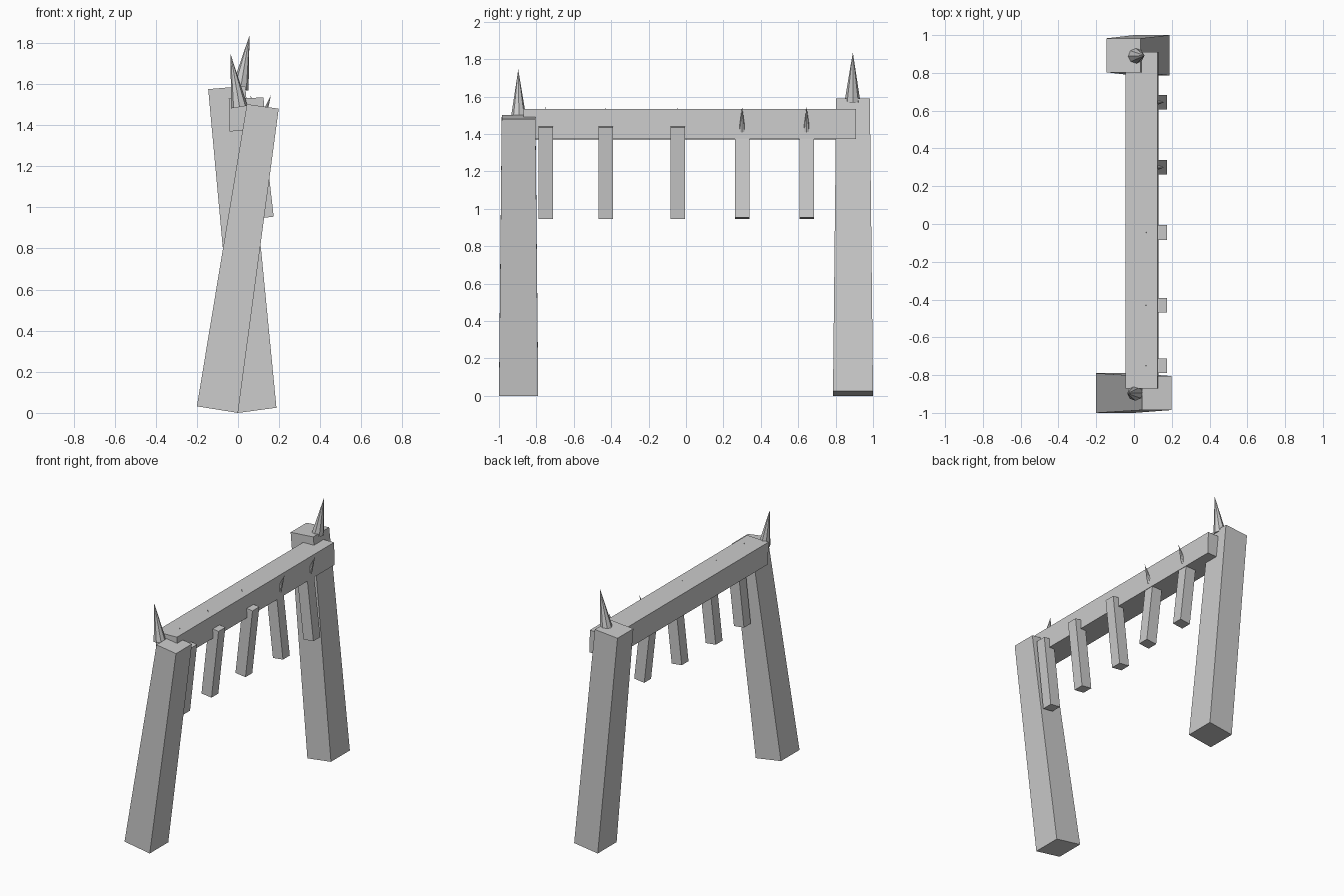
import bpy, bmesh, math
from mathutils import Vector

if "Cube" in bpy.data.objects:
    bpy.data.objects.remove(bpy.data.objects["Cube"])


def post(name, y, bottom, top, hy_bottom, hy_top):
    """Four-sided timber; bottom and top are (left x,z) / (right x,z) pairs."""
    bm = bmesh.new()
    rings = []
    for (l, r), h in ((bottom, hy_bottom), (top, hy_top)):
        rings.append([bm.verts.new((p[0], y + s * h, p[1]))
                      for p, s in ((l, -1), (r, -1), (r, 1), (l, 1))])
    a, b = rings
    bm.faces.new(a[::-1])
    bm.faces.new(b)
    for i in range(4):
        j = (i + 1) % 4
        bm.faces.new((a[i], a[j], b[j], b[i]))
    me = bpy.data.meshes.new(name)
    bm.to_mesh(me)
    bm.free()
    ob = bpy.data.objects.new(name, me)
    bpy.context.collection.objects.link(ob)


def spike(name, base, tip, radius):
    """Low-poly cone from base centre to tip."""
    base, tip = Vector(base), Vector(tip)
    d = tip - base
    bpy.ops.mesh.primitive_cone_add(vertices=8, radius1=radius, radius2=0,
                                    depth=d.length, location=(base + tip) / 2)
    ob = bpy.context.object
    ob.rotation_euler = d.to_track_quat('Z', 'Y').to_euler()
    ob.name = name


def box(name, loc, size, tilt):
    bpy.ops.mesh.primitive_cube_add(size=1, location=loc, rotation=(0, math.radians(tilt), 0))
    ob = bpy.context.object
    ob.name = name
    ob.scale = size


# Leaning, tapered end posts
post("front_post", -0.895, ((-0.2, 0.032), (0.0, 0.0)),
     ((0.043, 1.502), (0.198, 1.48)), 0.105, 0.09)
post("back_post", 0.893, ((0.0, 0.0), (0.187, 0.025)),
     ((-0.145, 1.575), (0.035, 1.59)), 0.107, 0.09)

# Spikes beside the post tops
spike("front_post_spike", (0.006, -0.895, 1.488), (-0.036, -0.897, 1.745), 0.041)
spike("back_post_spike", (0.01, 0.89, 1.575), (0.056, 0.892, 1.837), 0.042)

# Crossbeam, slightly rolled
box("crossbeam", (0.042, 0.02, 1.452), (0.17, 1.78, 0.16), -1.5)

# Hanging pickets and the pegs that hold them; front three lean outward at the top
for i, y in enumerate((-0.75, -0.43, -0.045, 0.30, 0.645)):
    outward = i < 3
    box(f"picket_{i + 1}", (0.106, y, 1.195), (0.08, 0.077, 0.493),
        6.5 if outward else -6.5)
    base_x, tip_x = (0.105, 0.06) if outward else (0.115, 0.16)
    spike(f"peg_{i + 1}", (base_x, y, 1.415), (tip_x, y, 1.545), 0.018)
